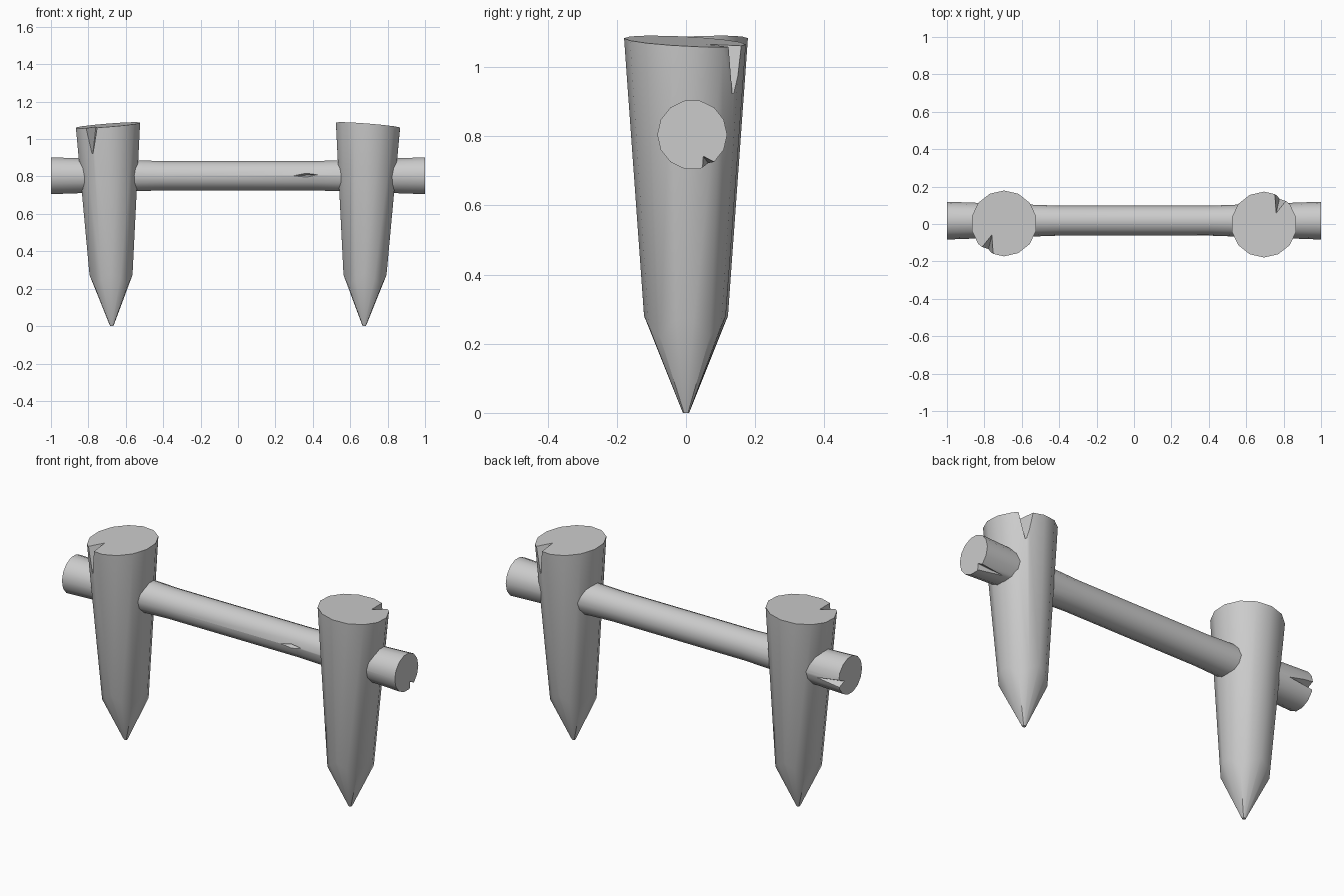
import bpy, bmesh
from math import sin, cos, pi
from mathutils import Vector

if "Cube" in bpy.data.objects:
    bpy.data.objects.remove(bpy.data.objects["Cube"])

SIDES = 14


def loft(name, rings):
    """Closed tube through a list of vertex rings."""
    bm = bmesh.new()
    loops = [[bm.verts.new(p) for p in ring] for ring in rings]
    for a, b in zip(loops, loops[1:]):
        for i in range(SIDES):
            j = (i + 1) % SIDES
            bm.faces.new((a[i], a[j], b[j], b[i]))
    bm.faces.new(loops[0])
    bm.faces.new(loops[-1])
    bmesh.ops.recalc_face_normals(bm, faces=bm.faces)
    me = bpy.data.meshes.new(name)
    bm.to_mesh(me)
    bm.free()
    ob = bpy.data.objects.new(name, me)
    bpy.context.collection.objects.link(ob)
    return ob


def carve(ob, points):
    """Cut the convex hull of the points out of an object."""
    bm = bmesh.new()
    for p in points:
        bm.verts.new(p)
    bmesh.ops.convex_hull(bm, input=bm.verts)
    bmesh.ops.recalc_face_normals(bm, faces=bm.faces)
    me = bpy.data.meshes.new("cutter")
    bm.to_mesh(me)
    bm.free()
    cutter = bpy.data.objects.new("cutter", me)
    cutter.hide_render = True
    bpy.context.collection.objects.link(cutter)
    bpy.context.view_layer.objects.active = ob
    mod = ob.modifiers.new("notch", 'BOOLEAN')
    mod.operation = 'DIFFERENCE'
    mod.solver = 'EXACT'
    mod.object = cutter
    bpy.ops.object.modifier_apply(modifier=mod.name)
    bpy.data.objects.remove(cutter)


def crack(ob, tip, apex, outer_a, outer_b):
    """Split running in from an end face, narrowing to a tip on the side."""
    tip, apex = Vector(tip), Vector(apex)
    outs = [apex + 1.6 * (Vector(o) - apex) for o in (outer_a, outer_b)]
    carve(ob, [tip] + [tip + 1.2 * (p - tip) for p in [apex] + outs])


def smooth(ob):
    bpy.ops.object.select_all(action='DESELECT')
    ob.select_set(True)
    bpy.context.view_layer.objects.active = ob
    bpy.ops.object.shade_smooth_by_angle(angle=0.55)


# Sharpened post: square-cut point, tapered shaft, slanted top
tip_ring, shoulder, top = [], [], []
for i in range(SIDES):
    a = 2 * pi * (i + 0.5) / SIDES
    c, s = cos(a), sin(a)
    tip_ring.append((-0.675 + 0.009 * c, 0.009 * s, 0))
    z = 0.28 * max(abs(c), abs(s))
    r = 0.102 + 0.058 * z
    shoulder.append((-0.679 + r * c, 0.003 + r * s, z))
    top.append((-0.695 + 0.176 * c, 0.003 + 0.176 * s,
                1.074 + 0.014 * c + 0.009 * s))
left_post = loft("left_post", [tip_ring, shoulder, top])
crack(left_post, (-0.777, -0.132, 0.915), (-0.76, -0.058, 1.065),
      (-0.812, -0.122, 1.06), (-0.753, -0.163, 1.06))
smooth(left_post)

# Second post is the first turned half way round
right_post = left_post.copy()
right_post.data = left_post.data.copy()
right_post.name = "right_post"
right_post.rotation_euler.z = pi
bpy.context.collection.objects.link(right_post)

# Crossbar flaring towards both ends
BY, BZ = 0.018, 0.804
rings = []
for x, r in ((-1, 0.101), (-0.4, 0.08), (0.4, 0.08), (1, 0.101)):
    rings.append([(x, BY + r * cos(2 * pi * i / SIDES), BZ + r * sin(2 * pi * i / SIDES))
                  for i in range(SIDES)])
bar = loft("crossbar", rings)
crack(bar, (0.86, 0.064, 0.722), (1, 0.05, 0.742),
      (1, 0.082, 0.725), (1, 0.048, 0.712))
crack(bar, (-0.86, 0.112, 0.79), (-1, 0.07, 0.79),
      (-1, 0.115, 0.812), (-1, 0.112, 0.772))
# Small gouge on the front of the bar
carve(bar, [(0.27, -0.075, 0.803), (0.45, -0.075, 0.811), (0.36, -0.08, 0.825),
            (0.36, -0.08, 0.789), (0.37, -0.03, 0.807)])
smooth(bar)
